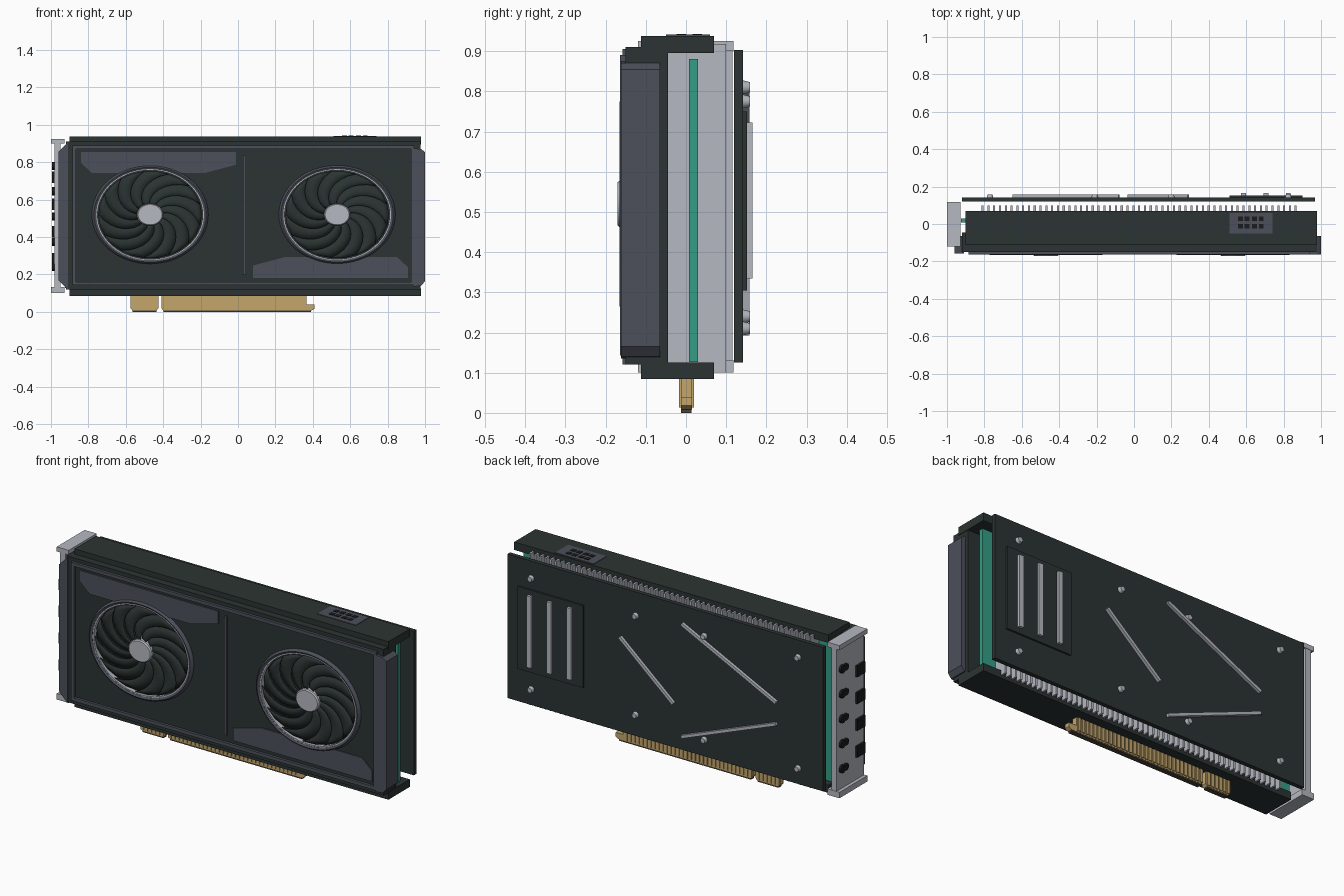
import bpy, bmesh, math
from mathutils import Matrix, Vector

cube = bpy.data.objects.get("Cube")
if cube:
    bpy.data.objects.remove(cube)


def material(name, rgb):
    m = bpy.data.materials.new(name)
    m.use_nodes = True
    m.diffuse_color = (*rgb, 1)
    m.node_tree.nodes["Principled BSDF"].inputs["Base Color"].default_value = (*rgb, 1)
    return m


DARK = material("charcoal", (0.024, 0.034, 0.032))
GREY = material("slate grey", (0.072, 0.08, 0.102))
LIGHT = material("light metal", (0.46, 0.48, 0.53))
GREEN = material("board green", (0.034, 0.34, 0.235))
GOLD = material("contact gold", (0.55, 0.38, 0.15))
BROWN = material("dark brown", (0.07, 0.055, 0.038))
BLACK = material("port black", (0.01, 0.011, 0.012))


def finish(name, bm, mat, smooth=False):
    bmesh.ops.recalc_face_normals(bm, faces=bm.faces)
    me = bpy.data.meshes.new(name)
    bm.to_mesh(me)
    bm.free()
    me.materials.append(mat)
    ob = bpy.data.objects.new(name, me)
    bpy.context.collection.objects.link(ob)
    bpy.ops.object.select_all(action='DESELECT')
    bpy.context.view_layer.objects.active = ob
    ob.select_set(True)
    if smooth:
        bpy.ops.object.shade_smooth_by_angle(angle=math.radians(35))
    return ob


def add_prism(bm, pts, y0, y1):
    """Extrude an x-z outline from y0 to y1."""
    a = [bm.verts.new((x, y0, z)) for x, z in pts]
    b = [bm.verts.new((x, y1, z)) for x, z in pts]
    bm.faces.new(a)
    bm.faces.new(b)
    for i in range(len(pts)):
        j = (i + 1) % len(pts)
        bm.faces.new((a[i], a[j], b[j], b[i]))


def add_box(bm, x0, x1, y0, y1, z0, z1):
    add_prism(bm, [(x0, z0), (x1, z0), (x1, z1), (x0, z1)], y0, y1)


def prism(name, pts, y0, y1, mat):
    bm = bmesh.new()
    add_prism(bm, pts, y0, y1)
    return finish(name, bm, mat)


def boxes(name, mat, *dims):
    bm = bmesh.new()
    for d in dims:
        add_box(bm, *d)
    return finish(name, bm, mat)


FLAT = 0.845  # fans are slightly squashed in height
FANS = {"left": 0.53, "right": -0.47}
FAN_Z = 0.52


def lathe(name, profile, cx, mat, closed=True, n=64):
    """Spin (radius, y) points about the fan axis; open profiles start and end on it."""
    bm = bmesh.new()
    rings = []
    for r, y in profile:
        rings.append([bm.verts.new((cx + r * math.cos(2 * math.pi * i / n), y,
                                    FAN_Z + FLAT * r * math.sin(2 * math.pi * i / n)))
                      for i in range(n)])
    pairs = list(zip(rings, rings[1:] + rings[:1]))
    for a, b in pairs if closed else pairs[:-1]:
        for i in range(n):
            j = (i + 1) % n
            bm.faces.new((a[i], a[j], b[j], b[i]))
    if not closed:
        bm.faces.new(rings[0])
        bm.faces.new(rings[-1])
    return finish(name, bm, mat, True)


# Shroud body with two fan wells
shroud = boxes("shroud", DARK, (-0.92, 0.975, -0.15, -0.045, 0.12, 0.91))
for side, cx in FANS.items():
    cutter = lathe("well_cutter", [(0.288, -0.2), (0.288, -0.09)], cx, DARK, False)
    cutter.hide_render = True
    mod = shroud.modifiers.new("well", 'BOOLEAN')
    mod.operation, mod.solver, mod.object = 'DIFFERENCE', 'EXACT', cutter
    bpy.context.view_layer.objects.active = shroud
    bpy.ops.object.modifier_apply(modifier=mod.name)
    bpy.data.objects.remove(cutter)

# End caps, front frame and divider
prism("left_end_cap", [(0.935, 0.135), (0.98, 0.14), (1.0, 0.165), (1.0, 0.855),
                       (0.98, 0.87), (0.935, 0.875)], -0.162, -0.065, GREY)
prism("right_end_cap", [(-0.91, 0.12), (-0.96, 0.17), (-0.96, 0.855), (-0.91, 0.905)],
      -0.158, -0.065, GREY)
boxes("front_frame", GREY,
      (-0.885, 0.94, -0.164, -0.149, 0.872, 0.89), (-0.885, 0.94, -0.164, -0.149, 0.143, 0.161),
      (-0.885, -0.867, -0.164, -0.149, 0.161, 0.872), (0.925, 0.94, -0.164, -0.149, 0.161, 0.872))
boxes("center_divider", GREY, (0.028, 0.042, -0.16, -0.149, 0.2, 0.84))

# Accent panels, the second turned half round; notched round the fan bezels
panel = [(-0.84, 0.855), (-0.01, 0.855), (-0.01, 0.787), (-0.18, 0.742),
         (-0.78, 0.742), (-0.84, 0.797)]
prism("upper_accent_panel", panel, -0.156, -0.149, GREY)
prism("lower_accent_panel", [(0.07 - x, 1.035 - z) for x, z in panel], -0.156, -0.149, GREY)
for ob in (bpy.data.objects["upper_accent_panel"], bpy.data.objects["lower_accent_panel"]):
    cx = -0.47 if ob.name.startswith("upper") else 0.53
    cutter = lathe("notch_cutter", [(0.3, -0.2), (0.3, -0.1)], cx, GREY, False)
    cutter.hide_render = True
    mod = ob.modifiers.new("notch", 'BOOLEAN')
    mod.operation, mod.solver, mod.object = 'DIFFERENCE', 'EXACT', cutter
    bpy.context.view_layer.objects.active = ob
    bpy.ops.object.modifier_apply(modifier=mod.name)
    bpy.data.objects.remove(cutter)

# Fans: bezel, bright ring, hub and swept blades
BLADES, STEPS = 13, 8
for side, cx in FANS.items():
    lathe(side + "_fan_bezel", [(0.312, -0.148), (0.308, -0.16), (0.3, -0.166),
                                (0.288, -0.16), (0.288, -0.148)], cx, GREY)
    lathe(side + "_fan_ring", [(0.288, -0.135), (0.288, -0.159), (0.281, -0.159),
                               (0.281, -0.135)], cx, LIGHT)
    lathe(side + "_fan_hub", [(0.07, -0.1), (0.07, -0.164), (0.064, -0.17)], cx, LIGHT, False)
    bm = bmesh.new()
    for k in range(BLADES):
        rows = []
        for s in range(STEPS + 1):
            t = s / STEPS
            r = 0.06 + 0.217 * t
            mid = 2 * math.pi * k / BLADES - 0.95 * t ** 1.3
            row = []
            for off, y in ((-0.27, -0.156), (0.0, -0.15), (0.27, -0.138)):
                a = mid + off
                row.append(bm.verts.new((cx + r * math.cos(a), y, FAN_Z + FLAT * r * math.sin(a))))
            rows.append(row)
        for p, q in zip(rows, rows[1:]):
            for i in range(2):
                bm.faces.new((p[i], p[i + 1], q[i + 1], q[i]))
    blades = finish(side + "_fan_blades", bm, DARK, True)
    blades.modifiers.new("thickness", 'SOLIDIFY').thickness = 0.004

# Top and bottom rails
boxes("top_rail", DARK, (-0.9, 0.978, -0.112, 0.07, 0.895, 0.938))
boxes("bottom_rail", DARK, (-0.9, 0.978, -0.112, 0.07, 0.084, 0.125))

# Power socket set in the top rail
boxes("power_socket", GREY, (0.51, 0.74, -0.05, 0.06, 0.93, 0.941))
boxes("power_socket_pins", BLACK,
      *[(x - 0.013, x + 0.013, y - 0.012, y + 0.012, 0.936, 0.943)
        for x in (0.57, 0.605, 0.645, 0.68) for y in (-0.012, 0.028)])

# Circuit board and heatsink fins
boxes("circuit_board", GREEN, (-0.925, 0.95, 0.008, 0.03, 0.127, 0.88))
boxes("heatsink_fins", LIGHT,
      *[(-0.815 + 0.031 * i, -0.804 + 0.031 * i, -0.05, 0.1, 0.1, 0.918) for i in range(55)])

# Edge connector with contact fingers
bm = bmesh.new()
add_prism(bm, [(-0.575, 0.1), (-0.575, 0.02), (-0.565, 0.008), (-0.435, 0.008),
               (-0.425, 0.02), (-0.425, 0.1)], -0.013, 0.015)
add_prism(bm, [(-0.41, 0.1), (-0.41, 0.02), (-0.4, 0.008), (0.395, 0.008), (0.41, 0.018),
               (0.41, 0.04), (0.365, 0.04), (0.365, 0.1)], -0.013, 0.015)
for start, count in ((-0.57, 6), (-0.405, 32)):
    for i in range(count):
        x = start + 0.024 * i
        add_box(bm, x, x + 0.017, -0.018, 0.02, 0.014, 0.09)
finish("edge_connector", bm, GOLD)
boxes("edge_connector_lip", BROWN, (-0.563, -0.437, -0.012, 0.014, 0, 0.009),
      (-0.398, 0.39, -0.012, 0.014, 0, 0.009))

# Mounting bracket with ports
boxes("bracket", LIGHT, (-0.982, -0.95, -0.118, 0.116, 0.12, 0.91),
      (-1.0, -0.928, -0.12, 0.118, 0.9, 0.925), (-1.0, -0.928, -0.12, 0.118, 0.1, 0.132))
boxes("bracket_square_ports", BLACK,
      *[(-0.994, -0.975, -0.112, -0.045, z - 0.03, z + 0.03) for z in (0.285, 0.43, 0.575, 0.72)])
bm = bmesh.new()
for i in range(5):
    z = 0.24 + 0.135 * i
    for y, r in ((0.075, 0.022), (0.045, 0.018)):
        bmesh.ops.create_cone(bm, cap_ends=True, segments=16, radius1=r, radius2=r, depth=0.02,
                              matrix=Matrix.Translation((-0.984, y, z)) @
                              Matrix.Rotation(math.pi / 2, 4, 'Y'))
finish("bracket_round_ports", bm, BLACK, True)

# Backplate with vent panel and slats
boxes("backplate", DARK, (-0.92, 0.968, 0.119, 0.142, 0.125, 0.903))
boxes("vent_panel", DARK, (0.51, 0.9, 0.14, 0.152, 0.305, 0.75))
boxes("vent_slats", LIGHT,
      *[(x - 0.013, x + 0.013, 0.15, 0.166, 0.335, 0.722) for x in (0.585, 0.705, 0.825)])

# Diagonal trim strips
bm = bmesh.new()
for a, b in (((0.29, 0.64), (-0.03, 0.365)), ((-0.08, 0.81), (-0.645, 0.535)),
             ((-0.08, 0.2), (-0.645, 0.42))):
    a, b = Vector(a), Vector(b)
    n = (b - a).orthogonal().normalized() * 0.008
    add_prism(bm, [a + n, b + n, b - n, a - n], 0.14, 0.158)
finish("diagonal_trim", bm, LIGHT)

# Backplate screws
bm = bmesh.new()
for x, z in ((0.825, 0.81), (0.825, 0.21), (0.2, 0.775), (0.2, 0.24),
             (-0.21, 0.775), (-0.21, 0.215), (-0.77, 0.81), (-0.77, 0.21)):
    bmesh.ops.create_cone(bm, cap_ends=True, segments=20, radius1=0.018, radius2=0.013, depth=0.02,
                          matrix=Matrix.Translation((x, 0.149, z)) @
                          Matrix.Rotation(-math.pi / 2, 4, 'X'))
finish("backplate_screws", bm, LIGHT, True)
